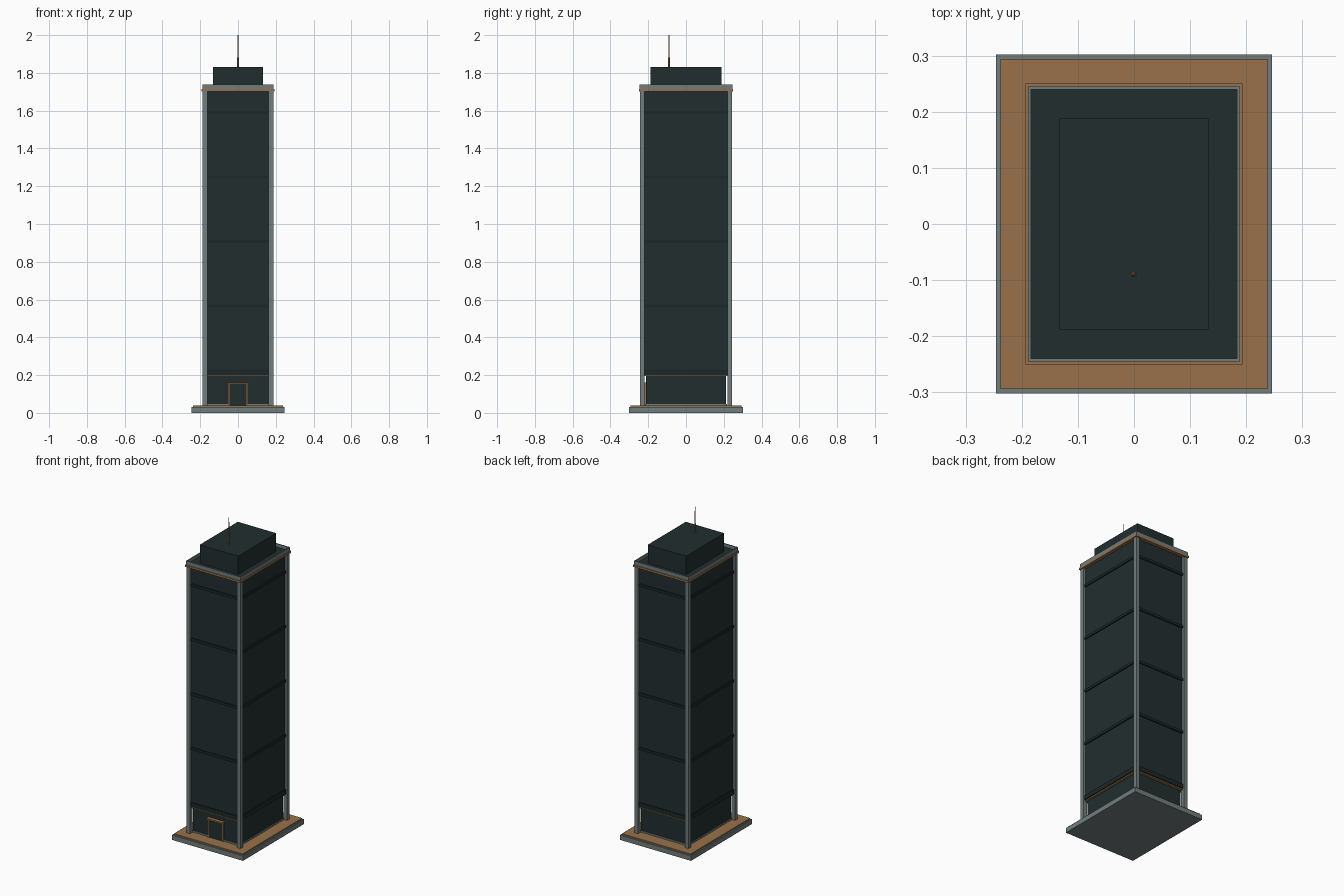
import bpy, bmesh

if "Cube" in bpy.data.objects:
    bpy.data.objects.remove(bpy.data.objects["Cube"])


def material(name, color):
    m = bpy.data.materials.new(name)
    m.diffuse_color = (*color, 1)
    m.use_nodes = True
    m.node_tree.nodes["Principled BSDF"].inputs["Base Color"].default_value = m.diffuse_color
    return m


GLASS = material("dark glass", (0.016, 0.027, 0.028))
BAND = material("dark metal", (0.012, 0.020, 0.021))
STONE = material("grey stone", (0.17, 0.205, 0.205))
BRONZE = material("bronze", (0.314, 0.165, 0.069))


def finish(bm, name, *mats):
    me = bpy.data.meshes.new(name)
    bm.to_mesh(me)
    bm.free()
    for m in mats:
        me.materials.append(m)
    ob = bpy.data.objects.new(name, me)
    bpy.context.collection.objects.link(ob)
    return ob


def box_bm(x0, x1, y0, y1, z0, z1):
    bm = bmesh.new()
    bmesh.ops.create_cube(bm, size=1)
    for v in bm.verts:
        v.co.x = x1 if v.co.x > 0 else x0
        v.co.y = y1 if v.co.y > 0 else y0
        v.co.z = z1 if v.co.z > 0 else z0
    return bm


def box(name, x0, x1, y0, y1, z0, z1, mat):
    return finish(box_bm(x0, x1, y0, y1, z0, z1), name, mat)


def slab(name, hx, hy, z0, z1, mat):
    return box(name, -hx, hx, -hy, hy, z0, z1, mat)


# Base and plaza
slab("base_slab", 0.246, 0.302, 0, 0.03, STONE)
slab("plaza", 0.238, 0.294, 0.03, 0.038, BRONZE)

# Recessed lobby with stone plinth and bronze soffit
slab("lobby_plinth", 0.166, 0.217, 0.038, 0.048, STONE)
slab("lobby", 0.162, 0.213, 0.048, 0.196, GLASS)
slab("lobby_soffit", 0.174, 0.230, 0.194, 0.201, BRONZE)

# Glass shaft and floor bands
slab("shaft", 0.172, 0.228, 0.201, 1.705, GLASS)
for i, z in enumerate((0.216, 0.567, 0.908, 1.250, 1.590)):
    half = 0.014 if i == 0 else 0.008
    slab(f"floor_band_{i + 1}", 0.179, 0.235, z - half, z + half, BAND)

# Corner columns
for sx, a in ((-1, "left"), (1, "right")):
    for sy, b in ((-1, "front"), (1, "back")):
        xs = sorted((sx * 0.162, sx * 0.187))
        ys = sorted((sy * 0.219, sy * 0.243))
        box(f"column_{b}_{a}", *xs, *ys, 0.038, 1.703, STONE)

# Bronze cornice and stone parapet with a sunken dark roof
slab("cornice", 0.193, 0.250, 1.702, 1.714, BRONZE)
bm = box_bm(-0.189, 0.189, -0.245, 0.245, 1.714, 1.738)
top = max(bm.faces, key=lambda f: f.calc_center_median().z)
bmesh.ops.inset_region(bm, faces=[top], thickness=0.008)
floor = bmesh.ops.extrude_discrete_faces(bm, faces=[top])["faces"][0]
for v in floor.verts:
    v.co.z = 1.718
floor.material_index = 1
finish(bm, "parapet_and_roof", STONE, GLASS)

# Rooftop plant room
slab("plant_room", 0.133, 0.188, 1.717, 1.832, GLASS)

# Tapered mast
bm = bmesh.new()
bmesh.ops.create_cone(bm, cap_ends=True, segments=8, radius1=0.005,
                      radius2=0.0015, depth=0.168)
bmesh.ops.translate(bm, verts=bm.verts, vec=(0, -0.09, 1.916))
finish(bm, "mast", BRONZE)

# Entrance: door, jambs and canopy
box("door", -0.048, 0.048, -0.219, -0.212, 0.038, 0.152, GLASS)
for s, n in ((-1, "left"), (1, "right")):
    xs = sorted((s * 0.046, s * 0.053))
    box(f"door_jamb_{n}", *xs, -0.223, -0.212, 0.038, 0.152, BRONZE)
box("door_canopy", -0.057, 0.057, -0.234, -0.212, 0.152, 0.161, BRONZE)
